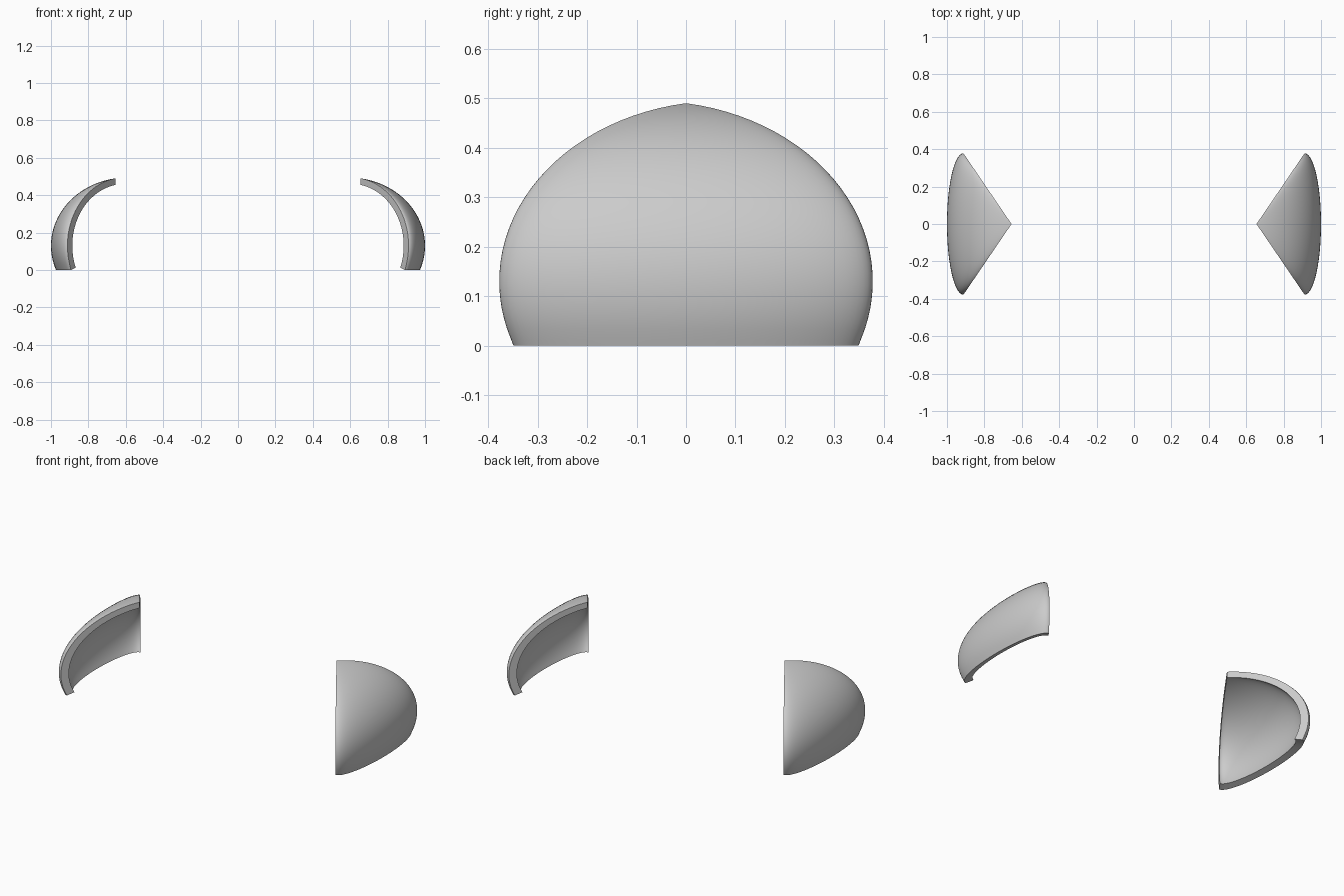
import bpy, bmesh, math

if "Cube" in bpy.data.objects:
    bpy.data.objects.remove(bpy.data.objects["Cube"])

grey = bpy.data.materials.new("plain_grey")
grey.diffuse_color = (0.6, 0.6, 0.6, 1)
grey.use_nodes = True
grey.node_tree.nodes["Principled BSDF"].inputs["Base Color"].default_value = grey.diffuse_color

AXIS_X, MID_Z, SHIFT = 0.655, 0.13, 0.065   # apex position, widest height, profile shift
ROWS, COLS = 28, 40


def shell_point(radius, height, phi, theta):
    """Point on a pointed vault whose plan is a wedge closed by a shallow ellipse."""
    r = max(radius * math.cos(phi) - SHIFT, 0) / 0.345
    return (AXIS_X + r * (0.257 + 0.088 * math.cos(theta)),
            r * 0.378 * math.sin(theta),
            MID_Z + height * math.sin(phi))


def skin(bm, radius, height, bottom, lip):
    """Grid of vertices from the bottom edge to the apex."""
    top = math.acos(SHIFT / radius)
    phis = [bottom + (top - bottom) * i / ROWS for i in range(ROWS + 1)]
    thetas = [math.pi * (j / COLS - 0.5) for j in range(COLS + 1)]
    grid = [[bm.verts.new(shell_point(radius, height, p, t)) for t in thetas] for p in phis]
    if lip:   # slightly rounded lower lip
        row = []
        for t in thetas:
            x, y, z = shell_point(radius, height, bottom, t)
            row.append(bm.verts.new((AXIS_X + (x - AXIS_X) * 0.987, y * 0.987, 0)))
        grid.insert(0, row)
    for a, b in zip(grid, grid[1:]):
        for j in range(COLS):
            bm.faces.new((a[j], a[j + 1], b[j + 1], b[j]))
    return grid


def strip(bm, a, b):
    for i in range(len(a) - 1):
        bm.faces.new((a[i], a[i + 1], b[i + 1], b[i]))


def make_shell(name, side):
    bm = bmesh.new()
    outer = skin(bm, 0.41, 0.365, math.asin(-0.118 / 0.365), True)
    inner = skin(bm, 0.375, 0.33, math.asin(-0.118 / 0.33), False)
    inner.insert(0, inner[0])
    # bottom rim and the two upright cut rims
    strip(bm, outer[0], inner[0])
    for j in (0, COLS):
        o, n = [r[j] for r in outer], [r[j] for r in inner]
        bm.faces.new((o[0], o[1], n[1]))
        strip(bm, o[1:], n[1:])
    for v in bm.verts:
        v.co.x *= side
    bmesh.ops.remove_doubles(bm, verts=bm.verts, dist=0.0002)
    bmesh.ops.dissolve_degenerate(bm, edges=bm.edges, dist=0.0001)
    bmesh.ops.recalc_face_normals(bm, faces=bm.faces)
    mesh = bpy.data.meshes.new(name)
    bm.to_mesh(mesh)
    bm.free()
    mesh.materials.append(grey)
    obj = bpy.data.objects.new(name, mesh)
    bpy.context.collection.objects.link(obj)
    bpy.ops.object.select_all(action='DESELECT')
    obj.select_set(True)
    bpy.context.view_layer.objects.active = obj
    bpy.ops.object.shade_smooth_by_angle(angle=math.radians(35))


make_shell("right_shell", 1)
make_shell("left_shell", -1)
